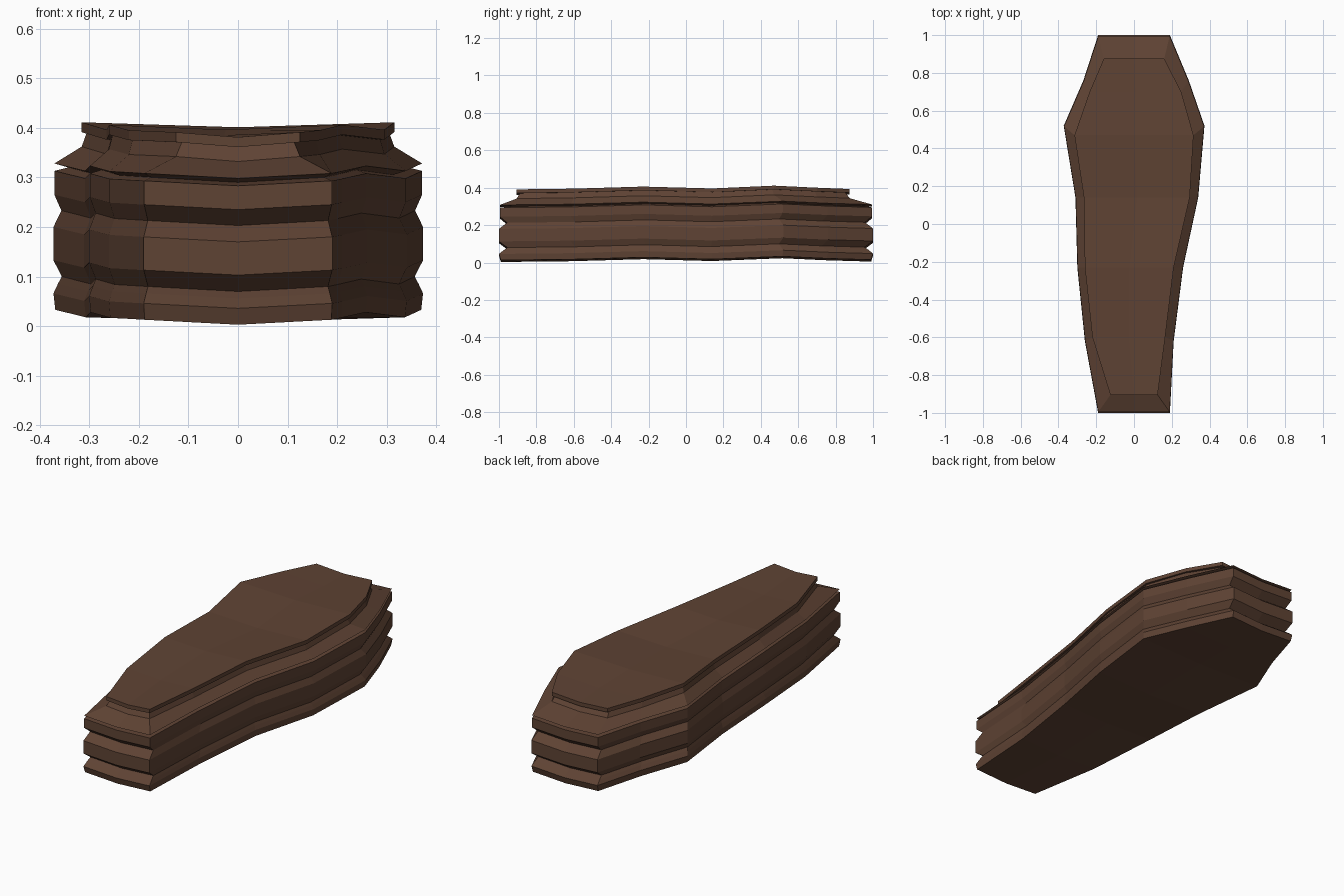
import bpy

cube = bpy.data.objects.get("Cube")
if cube:
    bpy.data.objects.remove(cube)

wood = bpy.data.materials.new("dark_brown_wood")
wood.use_nodes = True
wood.diffuse_color = (0.114, 0.056, 0.034, 1)
bsdf = wood.node_tree.nodes["Principled BSDF"]
bsdf.inputs["Base Color"].default_value = wood.diffuse_color
bsdf.inputs["Roughness"].default_value = 0.9

# Crooked plan, foot to head: (y, left x, right x, warp in z)
OUTER = [(-1, 0.19, -0.19, 0), (-0.62, 0.21, -0.26, 0.004),
         (-0.23, 0.26, -0.30, 0.015), (0.14, 0.34, -0.31, 0.005),
         (0.52, 0.373, -0.372, 0.02), (0.76, 0.29, -0.268, 0.009),
         (1, 0.19, -0.19, 0.002)]
# Plan of the raised panel: (y, left x, right x)
PANEL = [(-0.905, 0.125, -0.125), (-0.6, 0.165, -0.22), (-0.23, 0.21, -0.26),
         (0.14, 0.295, -0.265), (0.47, 0.315, -0.315), (0.7, 0.25, -0.235),
         (0.875, 0.16, -0.16)]
ROWS = len(OUTER)
SAG = 0.01  # the middle line hangs a little lower


def ring(z, scale, blend):
    """Rows of left, middle and right points at one height."""
    rows = []
    for (y, l, r, warp), (py, pl, pr) in zip(OUTER, PANEL):
        y, l, r = [scale * (a + (b - a) * blend)
                   for a, b in ((y, py), (l, pl), (r, pr))]
        h = z + warp
        rows.append([(l, y, h), ((l + r) / 2, y, h - SAG), (r, y, h)])
    return rows


def loft(name, levels):
    """Join rings (height, scale, blend to panel plan) and cap both ends."""
    verts, faces = [], []
    for level in levels:
        for row in ring(*level):
            verts += row
    size = ROWS * 3
    # Boundary order: up the left side, across the head, down the right side, foot
    loop = [i * 3 for i in range(ROWS)] + [size - 2]
    loop += [i * 3 + 2 for i in reversed(range(ROWS))] + [1]
    n = len(loop)
    for k in range(len(levels) - 1):
        a, b = k * size, (k + 1) * size
        for i in range(n):
            p, q = loop[i], loop[(i + 1) % n]
            faces.append((a + p, a + q, b + q, b + p))
    top = (len(levels) - 1) * size
    for i in range(ROWS - 1):
        for j in range(2):
            quad = [i * 3 + j, i * 3 + j + 1, i * 3 + j + 4, i * 3 + j + 3]
            faces.append(tuple(reversed(quad)))
            faces.append(tuple(top + v for v in quad))
    # Sides and caps are wound for outward normals
    mesh = bpy.data.meshes.new(name)
    mesh.from_pydata(verts, [], faces)
    mesh.materials.append(wood)
    obj = bpy.data.objects.new(name, mesh)
    bpy.context.collection.objects.link(obj)
    bpy.context.view_layer.objects.active = obj
    obj.select_set(True)
    bpy.ops.object.mode_set(mode="EDIT")
    bpy.ops.mesh.select_all(action="SELECT")
    bpy.ops.mesh.normals_make_consistent(inside=False)
    bpy.ops.object.mode_set(mode="OBJECT")
    obj.select_set(False)
    return obj


bpy.ops.object.select_all(action="DESELECT")

# Box with two carved grooves and a narrow neck under the lid
loft("coffin_body", [(0.013, 0.99, 0), (0.046, 1, 0), (0.066, 0.975, 0),
                     (0.08, 0.955, 0), (0.113, 1, 0), (0.18, 1, 0),
                     (0.213, 0.957, 0), (0.245, 0.995, 0), (0.293, 0.995, 0),
                     (0.3, 0.92, 0), (0.312, 0.92, 0)])

# Sloped lid
loft("coffin_lid", [(0.3, 0.92, 0), (0.308, 0.995, 0),
                    (0.342, 1, 1), (0.374, 1, 1.2)])

# Raised panel on the lid
loft("lid_panel", [(0.371, 1, 1), (0.391, 1, 1)])
